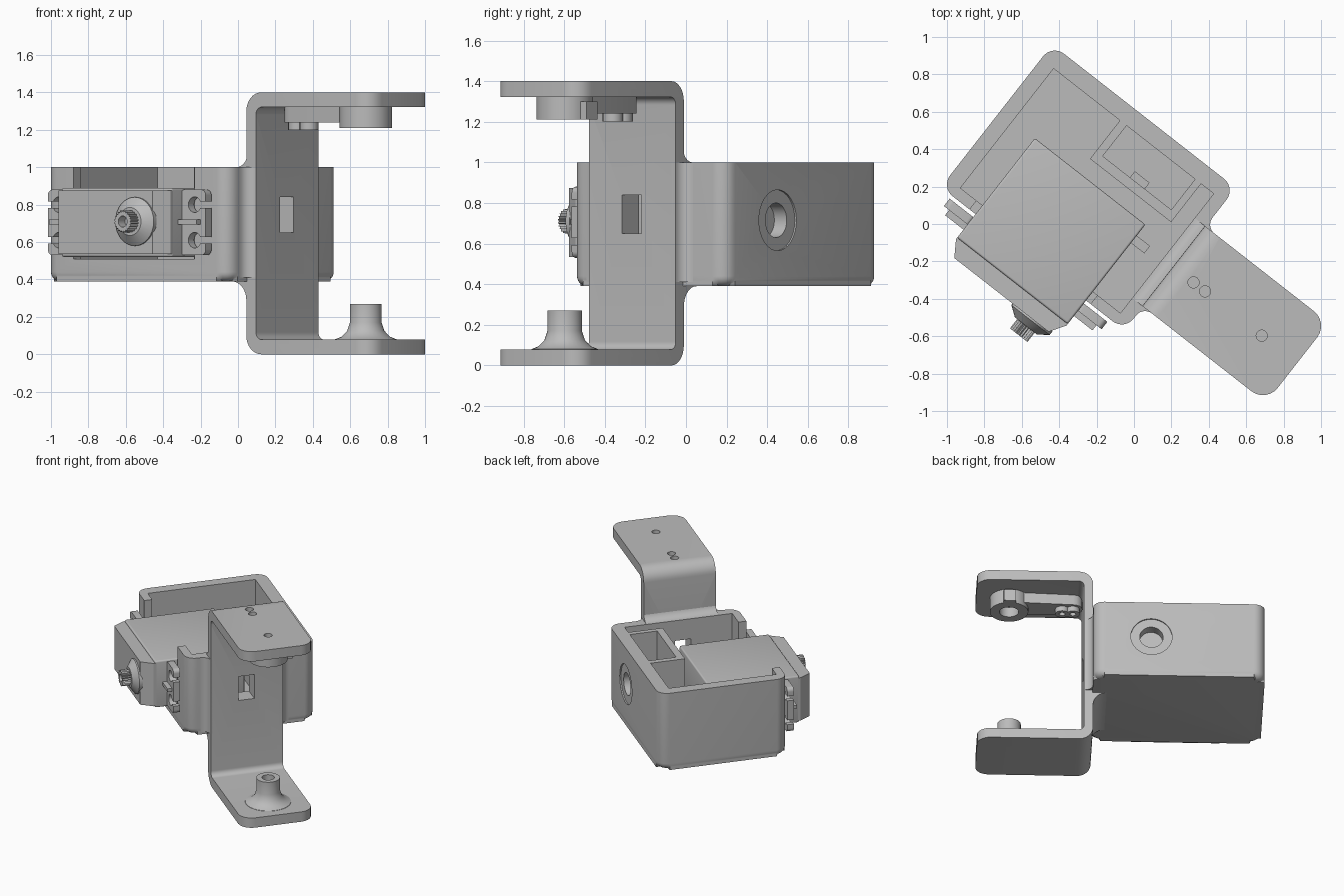
import bpy, bmesh
from math import pi, sin, cos, radians
from mathutils import Matrix, Vector

if "Cube" in bpy.data.objects:
    bpy.data.objects.remove(bpy.data.objects["Cube"], do_unlink=True)

grey = bpy.data.materials.new("matte_grey")
grey.use_nodes = True
grey.diffuse_color = (0.5, 0.5, 0.5, 1)
grey.node_tree.nodes["Principled BSDF"].inputs["Base Color"].default_value = (0.5, 0.5, 0.5, 1)

# Parts are built square to the box (u, v, z), then turned about z
TURN = Matrix.Rotation(radians(-38), 4, "Z")
PLACE = {
    "z": lambda a, b, h: Vector((a, b, h)),
    "v": lambda a, b, h: Vector((a, h, b)),
    "u": lambda a, b, h: Vector((h, a, b)),
}


def finish(name, bm, smooth=True):
    bmesh.ops.recalc_face_normals(bm, faces=bm.faces)
    bm.transform(TURN)
    mesh = bpy.data.meshes.new(name)
    bm.to_mesh(mesh)
    bm.free()
    mesh.materials.append(grey)
    obj = bpy.data.objects.new(name, mesh)
    bpy.context.collection.objects.link(obj)
    if smooth:
        smooth_part(obj)
    return obj


def smooth_part(obj):
    bpy.ops.object.select_all(action="DESELECT")
    obj.select_set(True)
    bpy.context.view_layer.objects.active = obj
    bpy.ops.object.shade_smooth_by_angle(angle=radians(32))


def arc(a, b, r, start, end, n=8):
    steps = [radians(start + (end - start) * i / n) for i in range(n + 1)]
    return [(a + r * cos(t), b + r * sin(t)) for t in steps]


def circle(a, b, r, n=32):
    return arc(a, b, r, 0, 360, n)[:-1]


def rounded(a0, a1, b0, b1, r):
    return (arc(a1 - r, b1 - r, r, 0, 90) + arc(a0 + r, b1 - r, r, 90, 180)
            + arc(a0 + r, b0 + r, r, 180, 270) + arc(a1 - r, b0 + r, r, 270, 360))


def prism(name, pts, axis, h0, h1, bevel=0, pick=None, smooth=True):
    """Extrude an outline along an axis; bevel the edges chosen by pick."""
    bm = bmesh.new()
    lo, hi = ([bm.verts.new(PLACE[axis](a, b, h)) for a, b in pts] for h in (h0, h1))
    bm.faces.new(lo)
    bm.faces.new(hi)
    for i in range(len(pts)):
        j = (i + 1) % len(pts)
        bm.faces.new((lo[i], lo[j], hi[j], hi[i]))
    if bevel:
        edges = [e for e in bm.edges if pick(e.verts[0].co, e.verts[1].co)]
        bmesh.ops.bevel(bm, geom=edges, offset=bevel, segments=6, profile=0.5, affect="EDGES")
    return finish(name, bm, smooth)


def block(name, u0, u1, v0, v1, z0, z1):
    return prism(name, [(u0, v0), (u1, v0), (u1, v1), (u0, v1)], "z", z0, z1, smooth=False)


def lathe(name, profile, axis, a, b, n=32):
    """Turn (radius, height) points round an axis and cap both ends."""
    bm = bmesh.new()
    rings = [[bm.verts.new(PLACE[axis](p, q, h)) for p, q in circle(a, b, r, n)]
             for r, h in profile]
    for low, high in zip(rings, rings[1:]):
        for i in range(n):
            j = (i + 1) % n
            bm.faces.new((low[i], low[j], high[j], high[i]))
    bm.faces.new(rings[0])
    bm.faces.new(rings[-1])
    return finish(name, bm)


def cut(obj, *cutters):
    for c in cutters:
        mod = obj.modifiers.new("cut", "BOOLEAN")
        mod.operation, mod.solver, mod.object = "DIFFERENCE", "EXACT", c
    graph = bpy.context.evaluated_depsgraph_get()
    mesh = bpy.data.meshes.new_from_object(obj.evaluated_get(graph))
    obj.modifiers.clear()
    obj.data = mesh
    for c in cutters:
        bpy.data.objects.remove(c, do_unlink=True)
    smooth_part(obj)


def wall_window():
    return block("window_cutter", 0.2, 0.5, -0.11, 0.01, 0.65, 0.84)


# Open housing with front lips, a cable hole and a window in its right wall
housing = prism("housing", rounded(-0.935, 0.31, -0.48, 0.487, 0.08), "z", 0.39, 1.0,
                0.05, lambda p, q: max(p.z, q.z) < 0.4)
cut(housing,
    block("cavity_cutter", -0.85, 0.236, -0.42, 0.39, 0.5, 1.2),
    block("front_cutter", -0.74, 0.08, -0.7, -0.4, 0.51, 1.2),
    prism("cable_cutter", circle(-0.11, 0.715, 0.085), "v", 0.3, 0.6),
    prism("dish_cutter", circle(-0.11, 0.715, 0.15), "v", 0.477, 0.6),
    wall_window())

# Cable pocket in the back corner
pocket = block("cable_pocket", -0.4, 0.15, 0.13, 0.4, 0.45, 0.998)
cut(pocket, block("pocket_cutter", -0.355, 0.11, 0.183, 0.392, 0.5, 1.2))
block("cable_connector", -0.17, -0.07, 0.18, 0.225, 0.62, 0.8)

# C-shaped bracket
outline = ([(1.145, 0)] + arc(0.405, 0.1, 0.1, 270, 180) + arc(0.405, 1.3, 0.1, 180, 90)
           + [(1.145, 1.4), (1.145, 1.322)] + arc(0.41, 1.282, 0.04, 90, 180)
           + arc(0.41, 0.118, 0.04, 180, 270) + [(1.145, 0.078)])
bracket = prism("bracket", outline, "v", -0.318, 0.225, 0.1,
                lambda p, q: min(p.x, q.x) > 1.14 and abs(p.z - q.z) > 0.01)
cut(bracket, wall_window(),
    *[prism("screw_cutter", circle(u, -0.05, 0.03, 20), "z", 1.2, 1.5)
      for u in (0.443, 0.521, 0.906)])

# Fillets blending the bracket into the housing
prism("upper_fillet", arc(0.237, 1.075, 0.075, 270, 360) + [(0.32, 1.075), (0.32, 0.95), (0.237, 0.95)],
      "v", -0.318, 0.225)
prism("lower_fillet", arc(0.205, 0.29, 0.1, 90, 0) + [(0.32, 0.29), (0.32, 0.46), (0.205, 0.46)],
      "v", -0.318, 0.225)
R = 0.06
prism("left_fillet", arc(0.31 + R, 0.225 + R, R, 180, 270) + [(0.31 + R, 0.2), (0.29, 0.2), (0.29, 0.285)],
      "z", 0.41, 1.0)
prism("right_fillet", arc(0.31 + R, -0.318 - R, R, 180, 90) + [(0.31 + R, -0.3), (0.29, -0.3), (0.29, -0.378)],
      "z", 0.41, 1.0)

# Lower pivot pin
lathe("pivot_pin", [(0.17, 0.07), (0.165, 0.08), (0.13, 0.094), (0.1, 0.125), (0.085, 0.17),
                    (0.085, 0.27), (0.045, 0.27), (0.045, 0.1)], "z", 0.906, -0.05)

# Servo horn under the top arm
prism("horn_arm", arc(0.443, -0.05, 0.07, 90, 270) + [(0.8, -0.14), (0.8, 0.04)], "z", 1.24, 1.33)
lathe("horn_hub", [(0.14, 1.33), (0.14, 1.21), (0.07, 1.21), (0.07, 1.29)], "z", 0.906, -0.05)
block("horn_clamp", 0.86, 0.95, 0.05, 0.12, 1.21, 1.3)
for u in (0.443, 0.521):
    lathe("horn_screw", [(0.05, 1.25), (0.05, 1.2), (0.022, 1.2), (0.022, 1.225)], "z", u, -0.05, 20)

# Servo case with chamfered gear cover
prism("servo_case", [(-0.7, 0.035), (0.05, 0.035), (0.05, -0.64), (-0.7, -0.64)], "z", 0.52, 0.89,
      0.012, lambda p, q: True)
prism("servo_cover", [(-0.7, -0.63), (0.05, -0.63), (0.05, -0.65), (-0.005, -0.735),
                      (-0.645, -0.735), (-0.7, -0.65)], "z", 0.535, 0.875, smooth=False)
block("servo_cable_exit", 0.04, 0.14, -0.09, -0.04, 0.62, 0.72)

# Mounting ears with open screw slots and a stiffening rib
for side in (-1, 1):
    us = sorted((-0.325 + side * 0.36, -0.325 + side * 0.535))
    ear = prism("servo_ear", rounded(us[0], us[1], 0.53, 0.88, 0.03), "v", -0.55, -0.5)
    hole_u = -0.325 + side * 0.46
    cutters = []
    for z in (0.61, 0.8):
        cutters.append(prism("ear_hole", circle(hole_u, z, 0.042, 20), "v", -0.7, -0.4))
        s = sorted((hole_u, hole_u + side * 0.2))
        cutters.append(block("ear_slot", s[0], s[1], -0.7, -0.4, z - 0.018, z + 0.018))
    cut(ear, *cutters)
    r = sorted((-0.325 + side * 0.37, -0.325 + side * 0.5))
    block("ear_rib", r[0], r[1], -0.585, -0.54, 0.695, 0.72)

# Output boss and splined shaft
lathe("output_boss", [(0.13, -0.72), (0.13, -0.745), (0.075, -0.785), (0.03, -0.785)], "v", -0.12, 0.71)
teeth = 22
spline = [(-0.12 + (0.06 if i % 2 else 0.05) * cos(pi * i / teeth),
           0.71 + (0.06 if i % 2 else 0.05) * sin(pi * i / teeth)) for i in range(teeth * 2)]
shaft = prism("output_shaft", spline, "v", -0.848, -0.77)
cut(shaft, prism("shaft_bore", circle(-0.12, 0.71, 0.03, 20), "v", -0.9, -0.79))
